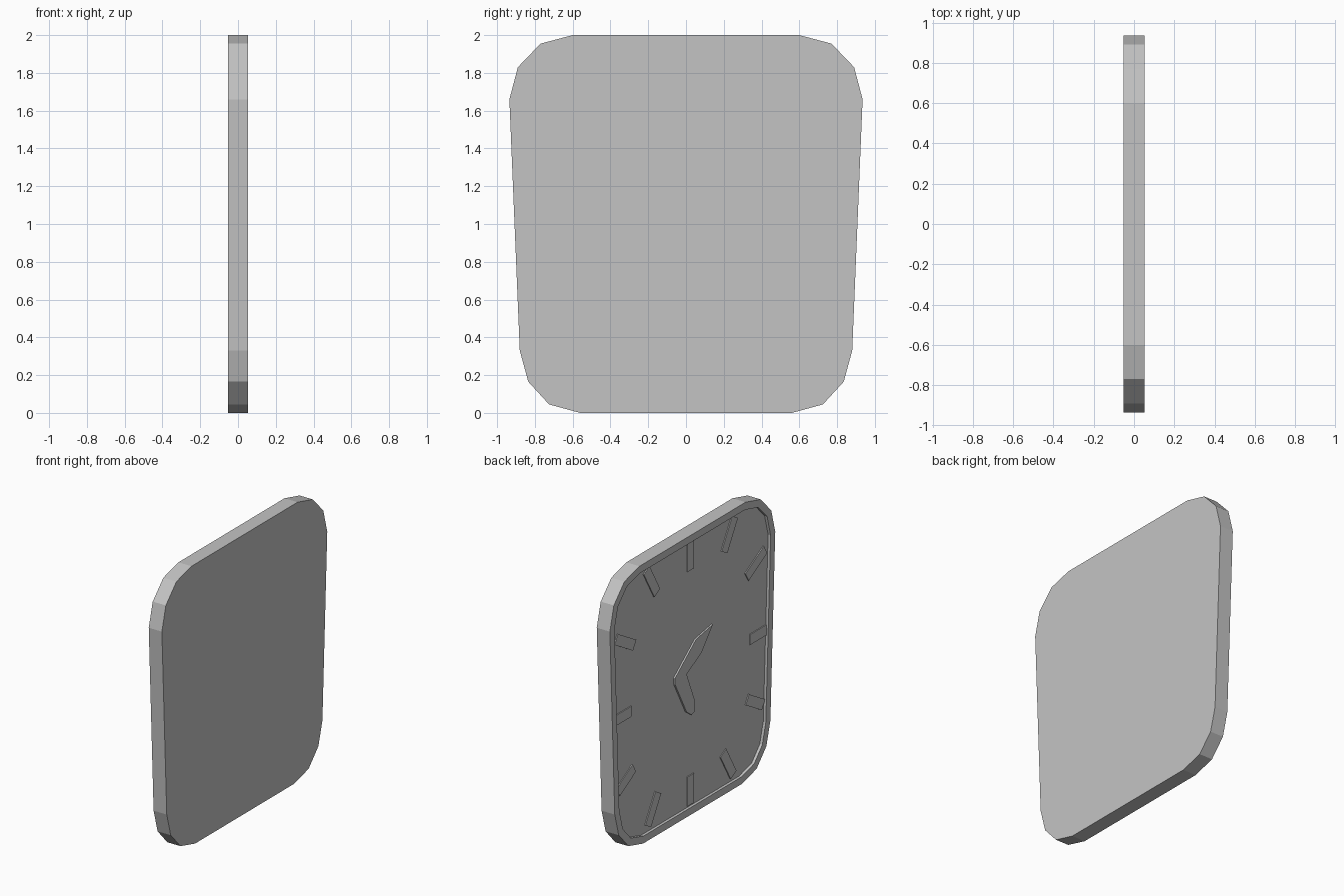
import bpy
import bmesh
import math
from mathutils import Vector

HALF = 0.052       # half of the case thickness
DEPTH = 0.02       # how far the dial sits behind the rim
RIM = 0.052        # rim width
DIAL_X = -HALF + DEPTH

cube = bpy.data.objects.get("Cube")
if cube:
    bpy.data.objects.remove(cube, do_unlink=True)

grey = bpy.data.materials.new("light grey")
grey.use_nodes = True
grey.diffuse_color = (0.55, 0.55, 0.55, 1)
grey.node_tree.nodes["Principled BSDF"].inputs["Base Color"].default_value = (0.55, 0.55, 0.55, 1)


def finish(bm, name):
    bmesh.ops.recalc_face_normals(bm, faces=bm.faces)
    mesh = bpy.data.meshes.new(name)
    bm.to_mesh(mesh)
    bm.free()
    mesh.materials.append(grey)
    obj = bpy.data.objects.new(name, mesh)
    bpy.context.collection.objects.link(obj)
    return obj


def prism(outline, x_front, x_back):
    """Extrude a (y, z) outline along x; return the bmesh and its front face."""
    bm = bmesh.new()
    front = bm.faces.new([bm.verts.new((x_front, y, z)) for y, z in outline])
    back = bmesh.ops.extrude_face_region(bm, geom=[front], use_keep_orig=True)
    verts = [g for g in back["geom"] if isinstance(g, bmesh.types.BMVert)]
    bmesh.ops.translate(bm, verts=verts, vec=(x_back - x_front, 0, 0))
    bmesh.ops.recalc_face_normals(bm, faces=bm.faces)
    return bm, front


# Case: tapered rounded square with a recessed dial on the -x side
half = [(0.60, 2.0), (0.77, 1.955), (0.89, 1.83), (0.935, 1.66),
        (0.88, 0.33), (0.835, 0.165), (0.725, 0.045), (0.56, 0.0)]
outline = half + [(-y, z) for y, z in reversed(half)]
bm, dial = prism(outline, -HALF, HALF)
bmesh.ops.inset_region(bm, faces=[dial], thickness=RIM, use_even_offset=True)
recess = bmesh.ops.extrude_discrete_faces(bm, faces=[dial])["faces"][0]
bmesh.ops.translate(bm, verts=recess.verts, vec=(DEPTH, 0, 0))
bmesh.ops.remove_doubles(bm, verts=bm.verts, dist=0.0001)
finish(bm, "clock_case")

# Hour markers: thin radial bars that follow the square dial
# (hour, sideways offset, height, length); sideways is mirrored
markers = [(0, 0, 1.845, 0.21), (1, 0.44, 1.825, 0.24), (2, 0.74, 1.505, 0.24),
           (3, 0.765, 0.985, 0.19), (4, 0.73, 0.515, 0.21),
           (5, 0.425, 0.19, 0.23), (6, 0, 0.168, 0.21)]
for hour, offset, z, length in markers:
    for side in ((1,) if offset == 0 else (1, -1)):
        angle = math.radians(hour * 30)
        along = Vector((-side * math.sin(angle), math.cos(angle)))
        across = Vector((-along.y, along.x)) * 0.037
        along *= length / 2
        mid = Vector((-side * offset, z))
        corners = [mid + along + across, mid + along - across,
                   mid - along - across, mid - along + across]
        number = (hour if side == 1 else 12 - hour) or 12
        bm, _ = prism(corners, DIAL_X - 0.007, DIAL_X + 0.002)
        finish(bm, f"hour_marker_{number}")

# Hands: one bent, tapering plate
hands = [(-0.24, 1.26), (-0.05, 1.225), (0.19, 1.035), (0.185, 0.99),
         (0.055, 0.745), (0.0, 0.705), (-0.035, 0.715), (-0.035, 0.80),
         (0.055, 1.015), (-0.115, 1.11)]
bm, _ = prism(hands, DIAL_X - 0.012, DIAL_X + 0.002)
finish(bm, "clock_hands")
